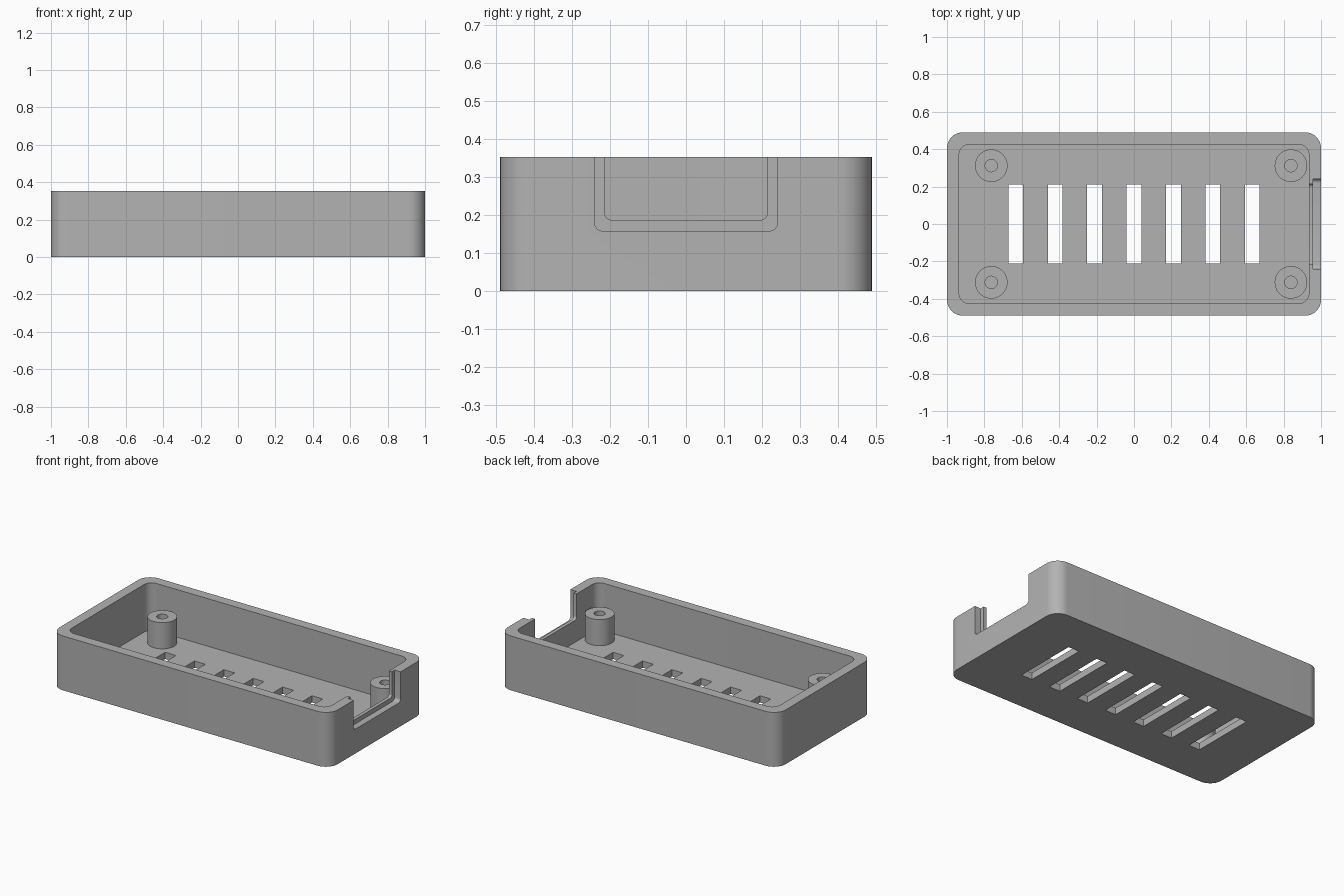
import bpy, bmesh, math
from mathutils import Matrix

if "Cube" in bpy.data.objects:
    bpy.data.objects.remove(bpy.data.objects["Cube"], do_unlink=True)

grey = bpy.data.materials.new("Mid grey plastic")
grey.use_nodes = True
colour = (0.45, 0.45, 0.45, 1)
grey.diffuse_color = colour
grey.node_tree.nodes["Principled BSDF"].inputs["Base Color"].default_value = colour

HEIGHT, FLOOR, WALL = 0.353, 0.044, 0.065
HALF_X, HALF_Y = 1.0, 0.49
BOSS_TOP = 0.214


def make_object(name, bm):
    bmesh.ops.recalc_face_normals(bm, faces=bm.faces[:])
    mesh = bpy.data.meshes.new(name)
    bm.to_mesh(mesh)
    bm.free()
    mesh.materials.append(grey)
    obj = bpy.data.objects.new(name, mesh)
    bpy.context.collection.objects.link(obj)
    return obj


def rounded_box(name, low, high, radius=0, axis=2, segments=10):
    """Box between two corners, with its edges along one axis rounded."""
    bm = bmesh.new()
    size = [b - a for a, b in zip(low, high)]
    centre = [(a + b) / 2 for a, b in zip(low, high)]
    bmesh.ops.create_cube(bm, size=1, matrix=Matrix.LocRotScale(centre, None, size))
    if radius:
        edges = [e for e in bm.edges
                 if abs((e.verts[0].co - e.verts[1].co).normalized()[axis]) > 0.9]
        bmesh.ops.bevel(bm, geom=edges, offset=radius, segments=segments,
                        profile=0.5, affect='EDGES')
    return make_object(name, bm)


def cut(target, cutter):
    cutter.hide_render = True
    mod = target.modifiers.new(cutter.name, 'BOOLEAN')
    mod.operation = 'DIFFERENCE'
    mod.solver = 'EXACT'
    mod.object = cutter
    bpy.context.view_layer.objects.active = target
    bpy.ops.object.modifier_apply(modifier=mod.name)
    bpy.data.objects.remove(cutter, do_unlink=True)


def smooth(obj):
    bpy.ops.object.select_all(action='DESELECT')
    obj.select_set(True)
    bpy.context.view_layer.objects.active = obj
    bpy.ops.object.shade_smooth_by_angle(angle=math.radians(30))


# Open tray with rounded vertical corners
tray = rounded_box("tray", (-HALF_X, -HALF_Y, 0), (HALF_X, HALF_Y, HEIGHT), 0.085)
ix, iy = HALF_X - WALL, HALF_Y - WALL
cut(tray, rounded_box("cavity", (-ix, -iy, FLOOR), (ix, iy, 1), 0.055))

# Stepped connector opening in the end wall
cut(tray, rounded_box("outer_recess", (0.957, -0.241, 0.158), (1.2, 0.241, 1),
                      0.022, axis=0, segments=6))
cut(tray, rounded_box("inner_opening", (0.9, -0.214, 0.187), (1.2, 0.214, 1),
                      0.018, axis=0, segments=6))

# Ventilation slots through the floor
for i in range(-3, 4):
    x = i * 0.211
    cut(tray, rounded_box("vent_slot", (x - 0.039, -0.212, -0.1), (x + 0.039, 0.212, 0.1)))
smooth(tray)


# Hollow screw posts, turned from a profile
def screw_post(name, x, y):
    bm = bmesh.new()
    outer, inner, base = 0.087, 0.033, FLOOR - 0.005
    profile = [(outer, base), (outer, BOSS_TOP), (inner, BOSS_TOP), (inner, base)]
    verts = [bm.verts.new((r, 0, z)) for r, z in profile]
    edges = [bm.edges.new((verts[i], verts[(i + 1) % 4])) for i in range(4)]
    bmesh.ops.spin(bm, geom=verts + edges, cent=(0, 0, 0), axis=(0, 0, 1),
                   angle=math.tau, steps=40)
    bmesh.ops.remove_doubles(bm, verts=bm.verts[:], dist=1e-5)
    post = make_object(name, bm)
    post.location = (x, y, 0)
    smooth(post)


for end, x in (("right", -0.763), ("left", 0.839)):
    for side, y in (("front", -0.312), ("back", 0.312)):
        screw_post(f"screw_post_{side}_{end}", x, y)
